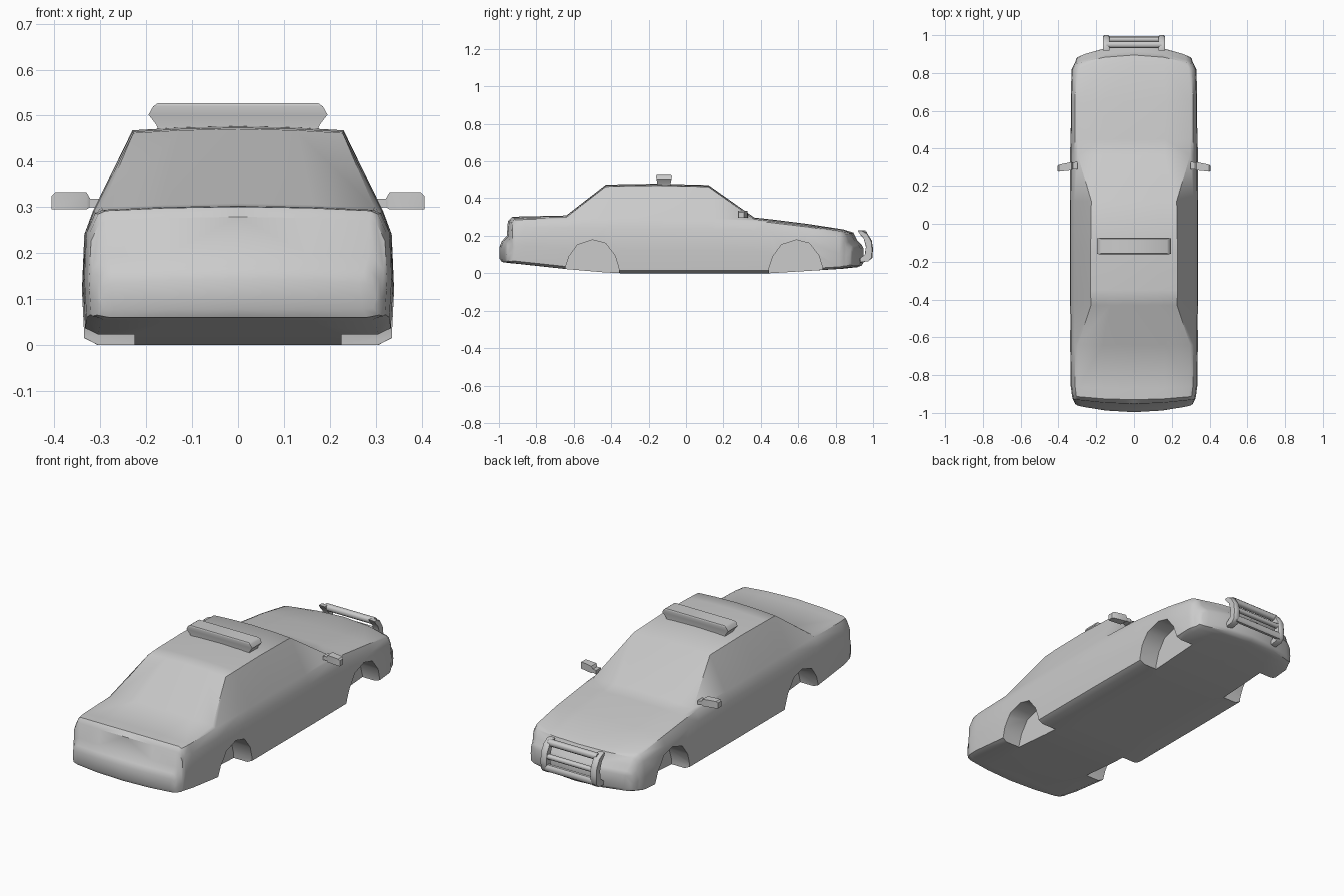
import bpy, bmesh
from mathutils import Vector

if "Cube" in bpy.data.objects:
    bpy.data.objects.remove(bpy.data.objects["Cube"])


def finish(name, bm, angle=0.7):
    bmesh.ops.remove_doubles(bm, verts=bm.verts, dist=0.0003)
    bmesh.ops.recalc_face_normals(bm, faces=bm.faces)
    me = bpy.data.meshes.new(name)
    bm.to_mesh(me)
    bm.free()
    ob = bpy.data.objects.new(name, me)
    bpy.context.collection.objects.link(ob)
    smooth(ob, angle)
    return ob


def smooth(ob, angle):
    bpy.ops.object.select_all(action='DESELECT')
    ob.select_set(True)
    bpy.context.view_layer.objects.active = ob
    bpy.ops.object.shade_smooth_by_angle(angle=angle)


def loft(bm, rings):
    """Closed solid through equal-length rings of points."""
    vs = [[bm.verts.new(p) for p in r] for r in rings]
    n = len(vs[0])
    for a, b in zip(vs, vs[1:]):
        for i in range(n):
            bm.faces.new((a[i], a[(i + 1) % n], b[(i + 1) % n], b[i]))
    bm.faces.new(vs[0])
    bm.faces.new(vs[-1])


def prism(bm, profile, x0, x1):
    """Extrude a (y, z) profile along x."""
    loft(bm, [[(x, y, z) for y, z in profile] for x in (x0, x1)])


# Body stations: y, underside z, half width, belt z, roof half width (0 = no cabin), roof z, end bow
stations = [
    (-0.996, .078, .300, .135, 0, 0, .035),
    (-0.985, .060, .312, .162, 0, 0, .033),
    (-0.958, .056, .322, .190, 0, 0, .028),
    (-0.952, .055, .325, .270, 0, 0, .025),
    (-0.930, .053, .328, .292, 0, 0, .02),
    (-0.870, .047, .335, .294, 0, 0, .01),
    (-0.640, .022, .338, .299, 0, 0, 0),
    (-0.430, .004, .340, .300, .228, .462, 0),
    (-0.350, .000, .340, .300, .230, .465, 0),
    (-0.150, .000, .340, .299, .230, .468, 0),
    (0.120, .000, .340, .297, .226, .461, 0),
    (0.365, .000, .338, .288, 0, 0, 0),
    (0.450, .000, .337, .279, 0, 0, 0),
    (0.650, .012, .336, .254, 0, 0, 0),
    (0.840, .024, .330, .225, 0, 0, .02),
    (0.895, .030, .318, .208, 0, 0, .05),
    (0.915, .032, .312, .168, 0, 0, .06),
    (0.938, .040, .305, .145, 0, 0, .06),
    (0.948, .055, .290, .125, 0, 0, .06),
]


def section(y, zb, w, zt, wr, zr, bow):
    h = zt - zb
    wr, zr = (wr, zr) if wr else (w * .88, zt)
    pts = [(0, zb), (w * .5, zb), (w * .9, zb), (w * .985, zb + .05 * h),
           (w, zb + .4 * h), (w * .985, zb + .8 * h), (w * .93, zb + .97 * h),
           (wr, zr), (wr * .55, zr + .006), (0, zr + .009)]
    sgn = 1 if y > 0 else -1
    return [(x, y - sgn * bow * (x / w) ** 2, z) for x, z in pts]


bm = bmesh.new()
for s in (1, -1):
    rows = [[bm.verts.new((s * x, y, z)) for x, y, z in section(*st)] for st in stations]
    for a, b in zip(rows, rows[1:]):
        for i in range(len(a) - 1):
            bm.faces.new((a[i], a[i + 1], b[i + 1], b[i]))
    for r in (rows[0], rows[-1]):
        bm.faces.new((r[0], r[1], r[8], r[9]))
        bm.faces.new((r[1], r[2], r[7], r[8]))
        bm.faces.new(r[2:8])
body = finish("car_body", bm)

# Wheel arches cut into both sides
arch = [(-.148, -.05), (-.145, .03), (-.125, .09), (-.08, .152), (0, .178),
        (.07, .160), (.12, .095), (.14, .03), (.148, -.05)]
bm = bmesh.new()
for yc in (-.500, .590):
    for s in (1, -1):
        prism(bm, [(yc + y, z) for y, z in arch], s * .225, s * .42)
cutter = finish("wheel_arch_cutter", bm)
cutter.hide_render = True
mod = body.modifiers.new("arches", 'BOOLEAN')
mod.operation, mod.object, mod.solver = 'DIFFERENCE', cutter, 'EXACT'
bpy.context.view_layer.objects.active = body
bpy.ops.object.modifier_apply(modifier=mod.name)
bpy.data.objects.remove(cutter)
smooth(body, 0.7)

# Roof light bar
bm = bmesh.new()
loft(bm, [[(-hx, -.118 - hy, z), (hx, -.118 - hy, z), (hx, -.118 + hy, z), (-hx, -.118 + hy, z)]
          for hx, hy, z in ((.172, .036, .465), (.178, .036, .480), (.195, .040, .502),
                            (.185, .043, .520), (.175, .039, .527))])
finish("roof_light_bar", bm, 0.9)

# Door mirrors with short stalks
for s, side in ((1, "right"), (-1, "left")):
    bm = bmesh.new()
    loft(bm, [[(s * x, y - d, z0), (s * x, y + d, z0), (s * x, y + d, z1), (s * x, y - d, z1)]
              for x, y, d, z0, z1 in ((.300, .312, .020, .296, .318), (.322, .310, .018, .300, .318),
                                      (.330, .308, .022, .295, .332), (.398, .297, .018, .295, .332),
                                      (.406, .295, .014, .295, .324))])
    finish(side + "_door_mirror", bm, 0.6)

# Push bar: curved side plates joined by cross bars
plate = [(.918, .228), (.938, .230), (.968, .215), (.993, .175), (1.0, .130), (.996, .085),
         (.975, .064), (.930, .058), (.925, .075), (.955, .095), (.962, .140), (.950, .185), (.930, .208)]
bm = bmesh.new()
for s in (1, -1):
    rings = []
    for x, k in ((.130, .85), (.137, 1), (.158, 1), (.165, .85)):
        ring = []
        for i, (y, z) in enumerate(plate):
            cy, cz = plate[-1 - i] if i else plate[-1]
            ring.append((s * x, y * k + (y * .5 + cy * .5) * (1 - k), z * k + (z * .5 + cz * .5) * (1 - k)))
        rings.append(ring)
    loft(bm, rings)
finish("push_bar_sides", bm, 0.8)

bm = bmesh.new()
for y, z, hy, hz in ((.950, .212, .017, .016), (.978, .150, .013, .012), (.982, .092, .014, .018)):
    prism(bm, [(y + a * hy, z + b * hz) for a, b in ((-1, -.5), (-.5, -1), (.5, -1), (1, -.5),
                                                     (1, .5), (.5, 1), (-.5, 1), (-1, .5))], -.145, .145)
finish("push_bar_cross_bars", bm, 0.9)
